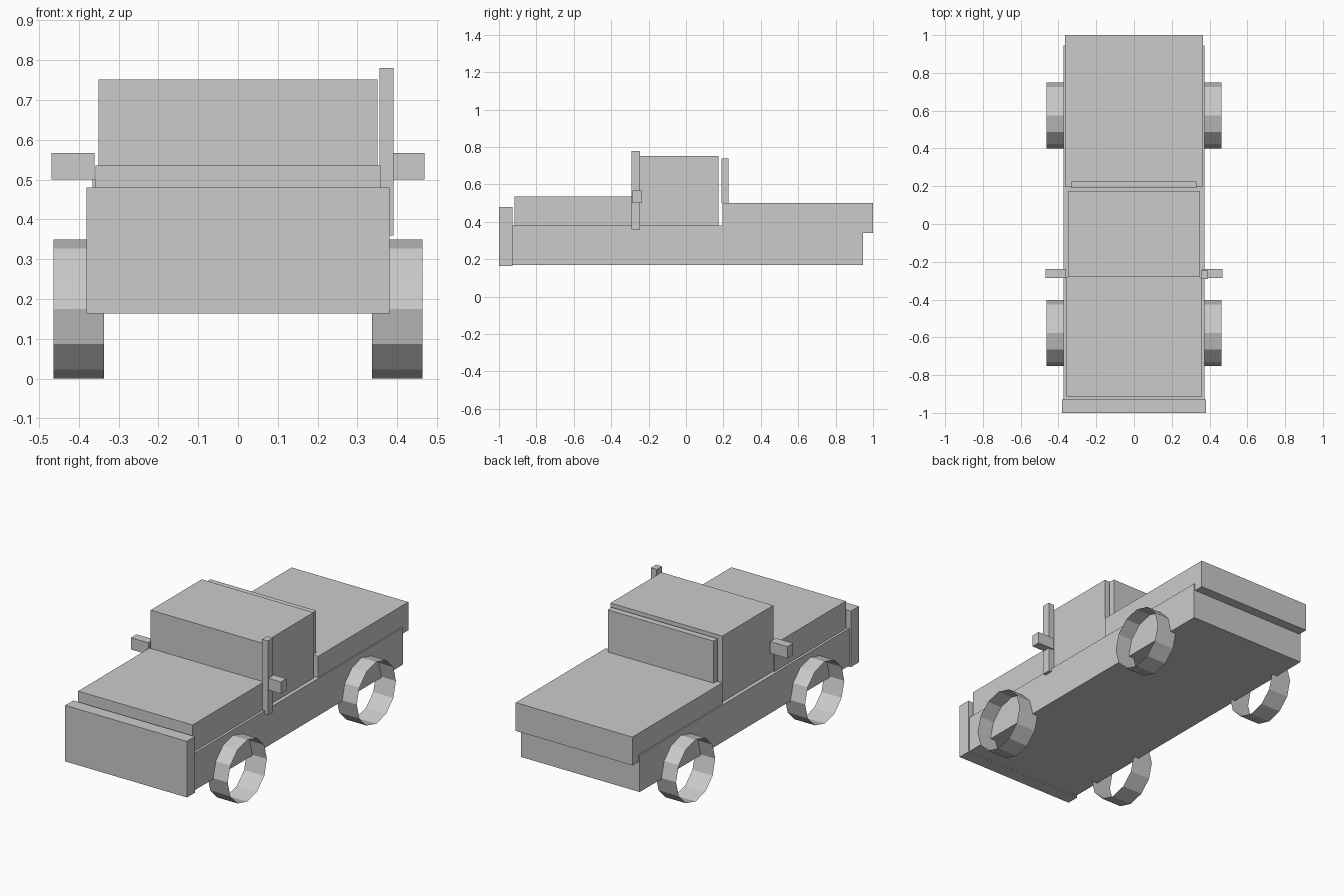
import bpy
import math

if "Cube" in bpy.data.objects:
    bpy.data.objects.remove(bpy.data.objects["Cube"])

grey = bpy.data.materials.new("plain grey")
grey.diffuse_color = (0.6, 0.6, 0.6, 1)
grey.use_nodes = True
grey.node_tree.nodes["Principled BSDF"].inputs["Base Color"].default_value = grey.diffuse_color


def finish(obj, name):
    obj.name = name
    obj.data.materials.append(grey)


def box(name, x, y, z):
    """Box from (min, max) ranges on each axis."""
    bpy.ops.mesh.primitive_cube_add(size=1)
    obj = bpy.context.object
    for v in obj.data.vertices:
        v.co = [(a + b) / 2 + c * (b - a) for c, (a, b) in zip(v.co, (x, y, z))]
    finish(obj, name)


def wheel(name, x, y):
    """Open twelve-sided wheel band with its axle along x."""
    r, width = 0.175, 0.126
    bpy.ops.mesh.primitive_cylinder_add(
        vertices=12, radius=r, depth=width, end_fill_type='NOTHING',
        location=(x, y, r), rotation=(0, math.pi / 2, 0))
    finish(bpy.context.object, name)


# Body
box("chassis", (-0.372, 0.372), (-0.945, 0.945), (0.17, 0.38))
box("front_bumper", (-0.381, 0.381), (-1.0, -0.928), (0.163, 0.48))
box("hood", (-0.358, 0.358), (-0.917, -0.28), (0.38, 0.535))
box("cabin", (-0.35, 0.35), (-0.28, 0.175), (0.38, 0.752))
box("rear_window_panel", (-0.331, 0.331), (0.19, 0.226), (0.50, 0.738))
box("cargo_bed", (-0.365, 0.365), (0.195, 1.0), (0.34, 0.50))

# Air intake pipe on the right side
box("intake_pipe", (0.355, 0.391), (-0.291, -0.245), (0.36, 0.78))

# Mirrors and wheels on both sides
for side, s in (("left", -1), ("right", 1)):
    box(side + "_mirror", sorted((s * 0.36, s * 0.469)), (-0.287, -0.237), (0.50, 0.567))
    wheel(side + "_front_wheel", s * 0.40, -0.578)
    wheel(side + "_rear_wheel", s * 0.40, 0.575)
